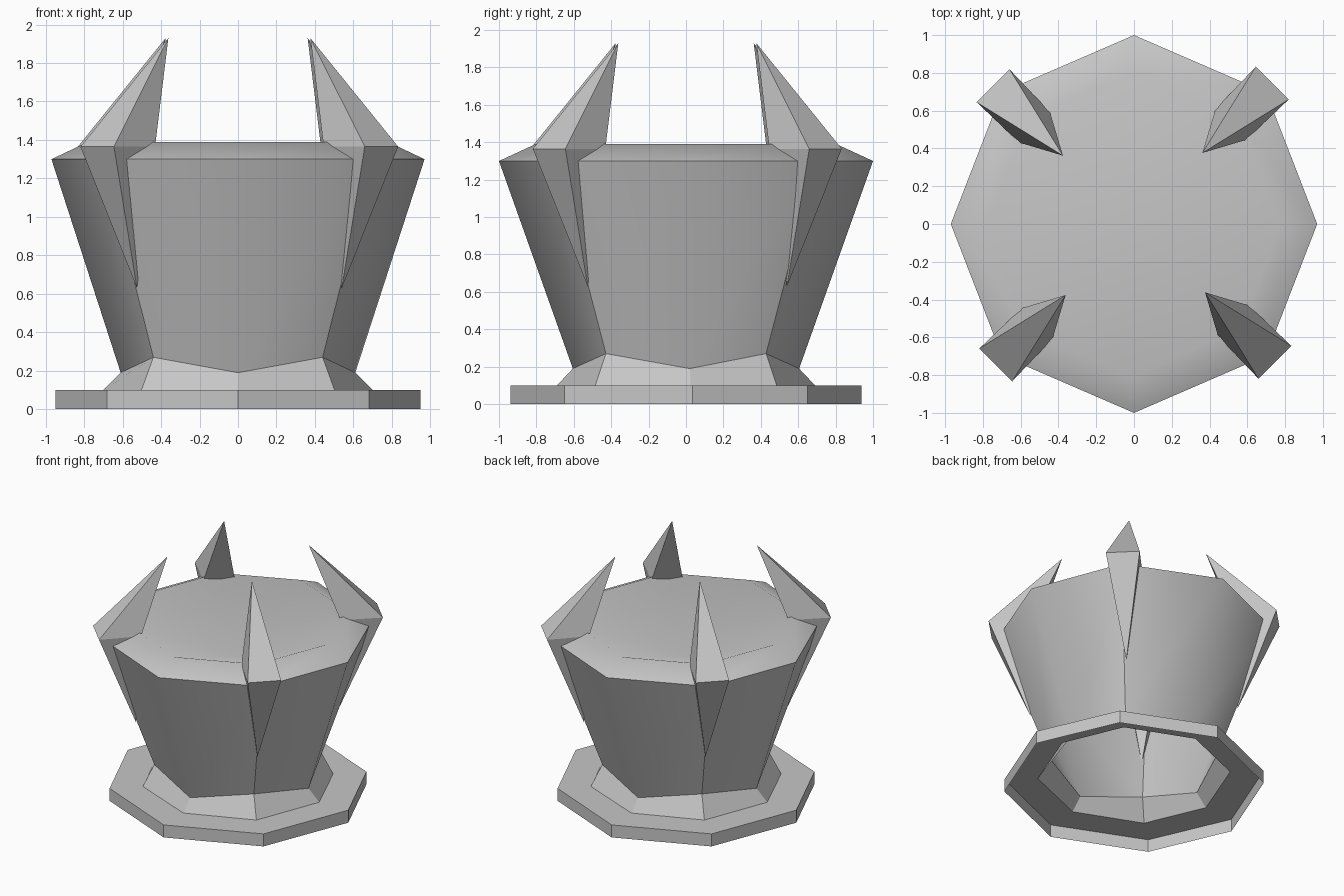
import bpy, bmesh, math
from mathutils import Vector

cube = bpy.data.objects.get("Cube")
if cube:
    bpy.data.objects.remove(cube, do_unlink=True)

# Single stone colour
stone = bpy.data.materials.new("grey_stone")
stone.use_nodes = True
GREY = (0.57, 0.57, 0.57, 1)
stone.diffuse_color = GREY
stone.node_tree.nodes["Principled BSDF"].inputs["Base Color"].default_value = GREY


def finish(name, bm):
    mesh = bpy.data.meshes.new(name)
    bm.to_mesh(mesh)
    bm.free()
    mesh.materials.append(stone)
    obj = bpy.data.objects.new(name, mesh)
    bpy.context.collection.objects.link(obj)
    return obj


def octagon(bm, axis, diag, z, z_diag=None, skew=0):
    """Ring with points on the axes and on the diagonals; skew nudges the side points."""
    z_diag = z if z_diag is None else z_diag
    verts = []
    for i in range(8):
        c, s = round(math.cos(i * math.pi / 4), 4), round(math.sin(i * math.pi / 4), 4)
        if i % 2:
            co = (math.copysign(diag[0], c), math.copysign(diag[1], s), z_diag)
        else:
            co = (axis[0] * c, axis[1] * s + skew * c, z)
        verts.append(bm.verts.new(co))
    return verts


def bridge(bm, lower, upper):
    for i in range(8):
        j = (i + 1) % 8
        bm.faces.new((lower[i], lower[j], upper[j], upper[i]))


# Foot plate: rim wall and flat ring, open underneath
bm = bmesh.new()
bottom = octagon(bm, (0.95, 0.938), (0.68, 0.65), 0, skew=0.035)
top = octagon(bm, (0.95, 0.938), (0.68, 0.65), 0.1, skew=0.035)
inner = octagon(bm, (0.7, 0.69), (0.502, 0.485), 0.1, skew=0.025)
bridge(bm, bottom, top)
bridge(bm, top, inner)
finish("foot_plate", bm)

# Collar: chamfer rising to a zigzag edge
bm = bmesh.new()
bridge(bm, octagon(bm, (0.7, 0.69), (0.502, 0.485), 0.1, skew=0.025),
       octagon(bm, (0.61, 0.605), (0.44, 0.428), 0.19, 0.27, skew=0.02))
finish("collar", bm)

# Body: flared hollow shell with a bevelled lip and a shallow bowl on top
bm = bmesh.new()
base = octagon(bm, (0.61, 0.605), (0.44, 0.428), 0.19, 0.27, skew=0.02)
rim = octagon(bm, (0.97, 1.0), (0.7, 0.697), 1.3)
lip = octagon(bm, (0.78, 0.805), (0.563, 0.56), 1.39)
bridge(bm, base, rim)
bridge(bm, rim, lip)
centre = bm.verts.new((0, 0, 1.09))
for i in range(8):
    bm.faces.new((lip[i], lip[(i + 1) % 8], centre))
for f in bm.faces:
    f.smooth = True
for i in range(8):
    bm.edges.get((rim[i], rim[(i + 1) % 8])).smooth = False
    if i % 2:
        bm.edges.get((base[i], rim[i])).smooth = False
finish("body", bm)

# Horns: two pyramids sharing a square waist, one on each diagonal, turned slightly
for name, sx, sy in (("back_left_horn", 1, 1), ("back_right_horn", -1, 1),
                     ("front_right_horn", -1, -1), ("front_left_horn", 1, -1)):
    bm = bmesh.new()
    out = Vector((sx, sy, 0)).normalized()
    side = Vector((-out.y, out.x, 0))

    def point(radius, offset, z):
        return bm.verts.new(out * radius + side * (offset + 0.01) + Vector((0, 0, z)))

    waist = [point(1.045, -0.123, 1.365), point(1.045, 0.123, 1.365),
             point(0.735, 0.115, 1.365), point(0.735, -0.115, 1.365)]
    tip = point(0.522, 0, 1.93)
    root = point(0.753, 0, 0.63)
    for i in range(4):
        a, b = waist[i], waist[(i + 1) % 4]
        bm.faces.new((a, b, tip))
        bm.faces.new((b, a, root))
    bmesh.ops.recalc_face_normals(bm, faces=bm.faces)
    finish(name, bm)
